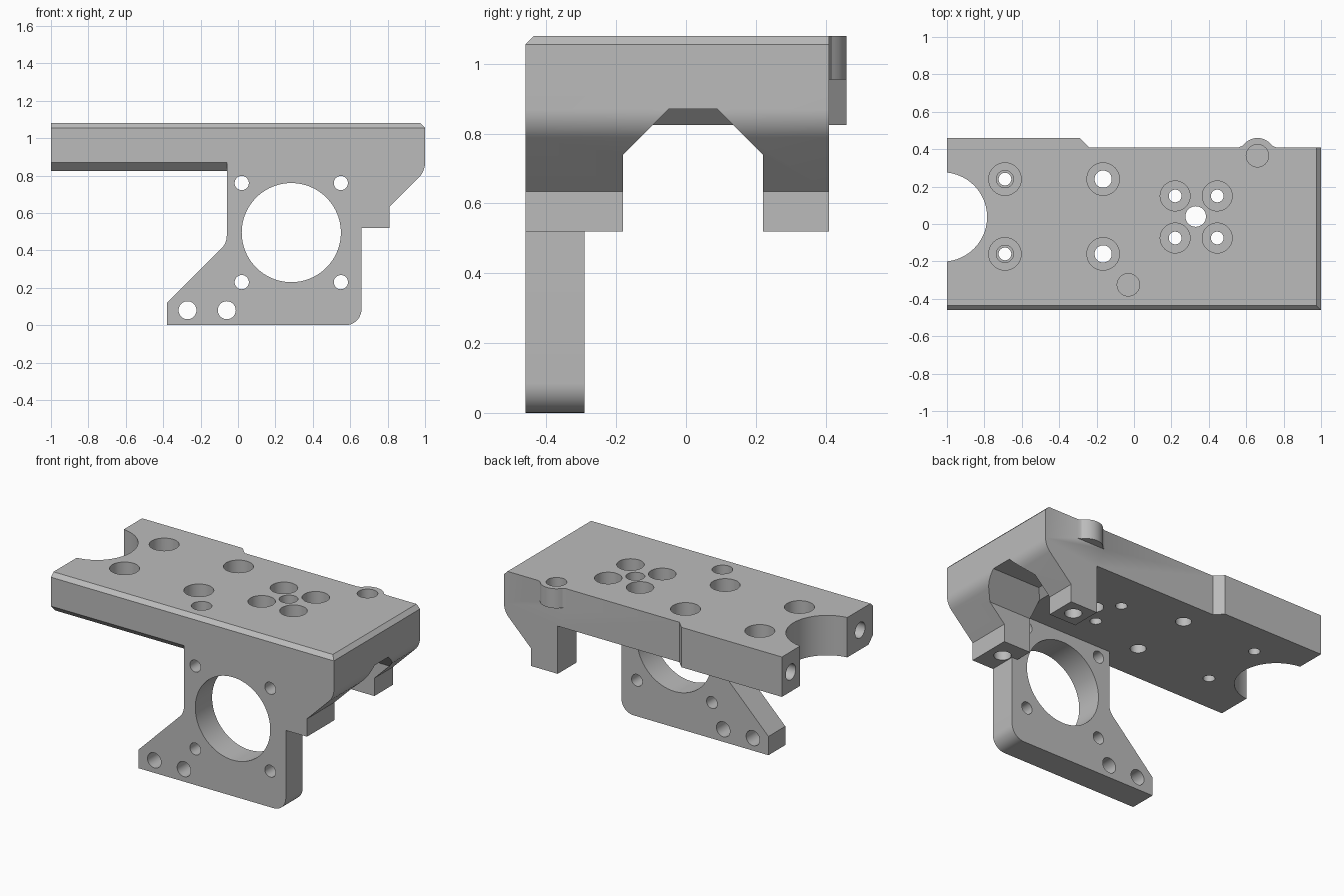
import bpy, bmesh, math

cube = bpy.data.objects.get("Cube")
if cube:
    bpy.data.objects.remove(cube, do_unlink=True)

grey = bpy.data.materials.new("machined grey")
grey.use_nodes = True
colour = (0.5, 0.5, 0.5, 1)
grey.diffuse_color = colour
grey.node_tree.nodes["Principled BSDF"].inputs["Base Color"].default_value = colour

PLACE = {"x": lambda u, v, t: (t, u, v),
         "y": lambda u, v, t: (u, t, v),
         "z": lambda u, v, t: (u, v, t)}


def prism(name, points, axis, start, end):
    """Extrude a closed 2D profile along an axis."""
    bm = bmesh.new()
    rings = [[bm.verts.new(PLACE[axis](u, v, t)) for u, v in points] for t in (start, end)]
    a, b = rings
    bm.faces.new(a)
    bm.faces.new(b[::-1])
    for i in range(len(a)):
        j = (i + 1) % len(a)
        bm.faces.new((a[i], b[i], b[j], a[j]))
    bmesh.ops.recalc_face_normals(bm, faces=bm.faces)
    mesh = bpy.data.meshes.new(name)
    bm.to_mesh(mesh)
    bm.free()
    mesh.materials.append(grey)
    ob = bpy.data.objects.new(name, mesh)
    bpy.context.collection.objects.link(ob)
    return ob


def arc(cu, cv, r, a0, a1, n=10):
    angles = [math.radians(a0 + (a1 - a0) * i / n) for i in range(n + 1)]
    return [(cu + r * math.cos(a), cv + r * math.sin(a)) for a in angles]


def combine(target, tool, operation="DIFFERENCE"):
    tool.hide_render = True
    mod = target.modifiers.new("combine", "BOOLEAN")
    mod.operation, mod.solver, mod.object = operation, "EXACT", tool
    bpy.context.view_layer.objects.active = target
    bpy.ops.object.modifier_apply(modifier=mod.name)
    bpy.data.objects.remove(tool, do_unlink=True)


def drill(target, axis, u, v, r, start, end):
    n = 96 if r > 0.2 else 40
    circle = arc(u, v, r, 0, 360, n)[:-1]
    combine(target, prism("drill", circle, axis, start, end))


# Side profile of the deck with its end wall and feet
profile = [(-1, 0.825), (0.62, 0.825), (0.62, 0.52), (0.81, 0.52), (0.81, 0.634)]
profile += arc(0.885, 0.87, 0.115, -45, 0)
profile += [(1, 1.055), (0.975, 1.08), (-1, 1.08)]
body = prism("bracket_body", profile, "y", -0.46, 0.41)

# Chamfers on the front edges
combine(body, prism("top_chamfer", [(-0.5, 1.04), (-0.46, 1.055), (-0.435, 1.08), (-0.435, 1.12),
                                    (-0.5, 1.12)], "x", -1.1, 1.1))
combine(body, prism("lower_chamfer", [(-0.5, 0.83), (-0.505, 0.78), (-0.37, 0.78), (-0.415, 0.825),
                                      (-0.46, 0.87), (-0.5, 0.91)], "x", -1.1, -0.06))

# Arch between the feet, with a sloped inner end
arch = prism("arch", [(-0.18, 0.4), (-0.18, 0.74), (-0.05, 0.87), (0.09, 0.87),
                      (0.22, 0.74), (0.22, 0.4)], "x", 0, 1.1)
for vert in arch.data.vertices:
    if vert.co.x < 0.5:
        vert.co.x = 0.619 + vert.co.z - 0.825
combine(body, arch)

# Thicker rear edge and the rounded boss
combine(body, prism("rear_step", [(-1, 0.3), (-0.24, 0.3), (-0.24, 0.41), (-0.29, 0.46),
                                  (-1, 0.46)], "z", 0.825, 1.08), "UNION")
boss = [(0.56, 0.35), (0.56, 0.41), (0.58, 0.418)]
boss += arc(0.66, 0.365, 0.095, 140, 40)
boss += [(0.74, 0.418), (0.76, 0.41), (0.76, 0.35)]
combine(body, prism("boss", boss, "z", 0.955, 1.08), "UNION")

# Hanging motor plate
plate = [(-0.38, 0)] + arc(0.575, 0.085, 0.085, -90, 0)
plate += [(0.66, 0.9), (-0.06, 0.9)]
plate += arc(-0.16, 0.48, 0.1, 0, -45)
plate += [(-0.38, 0.12)]
combine(body, prism("motor_plate", plate, "y", -0.46, -0.29), "UNION")

# Motor opening, its screw holes and the two lower holes
drill(body, "y", 0.285, 0.495, 0.265, -0.6, -0.2)
for x in (0.02, 0.55):
    for z in (0.23, 0.76):
        drill(body, "y", x, z, 0.038, -0.6, -0.2)
for x in (-0.27, -0.06):
    drill(body, "y", x, 0.08, 0.048, -0.6, -0.2)

# Round cutout in the left-hand end
drill(body, "z", -1.024, 0.0375, 0.2386, 0.7, 1.2)

# Counterbored holes in the deck
for y in (0.24, -0.16):
    drill(body, "z", -0.69, y, 0.087, 0.95, 1.2)
    drill(body, "z", -0.69, y, 0.046, 0.89, 1.2)
    drill(body, "z", -0.69, y, 0.034, 0.7, 1.2)
    drill(body, "z", -0.165, y, 0.087, 0.95, 1.2)
    drill(body, "z", -0.165, y, 0.046, 0.7, 1.2)
for x in (0.22, 0.445):
    for y in (0.15, -0.075):
        drill(body, "z", x, y, 0.08, 0.95, 1.2)
        drill(body, "z", x, y, 0.034, 0.7, 1.2)
drill(body, "z", 0.33, 0.04, 0.055, 0.7, 1.2)

# Blind holes in the deck, the end faces and the feet
for x, y in ((-0.03, -0.325), (0.66, 0.365)):
    drill(body, "z", x, y, 0.06, 0.97, 1.2)
for y in (0.37, -0.33):
    drill(body, "x", y, 0.95, 0.05, -1.1, -0.78)
for y in (0.315, -0.31):
    drill(body, "z", 0.715, y, 0.05, 0.4, 0.8)

bpy.ops.object.select_all(action="DESELECT")
body.select_set(True)
bpy.context.view_layer.objects.active = body
bpy.ops.object.shade_smooth_by_angle(angle=math.radians(25))
